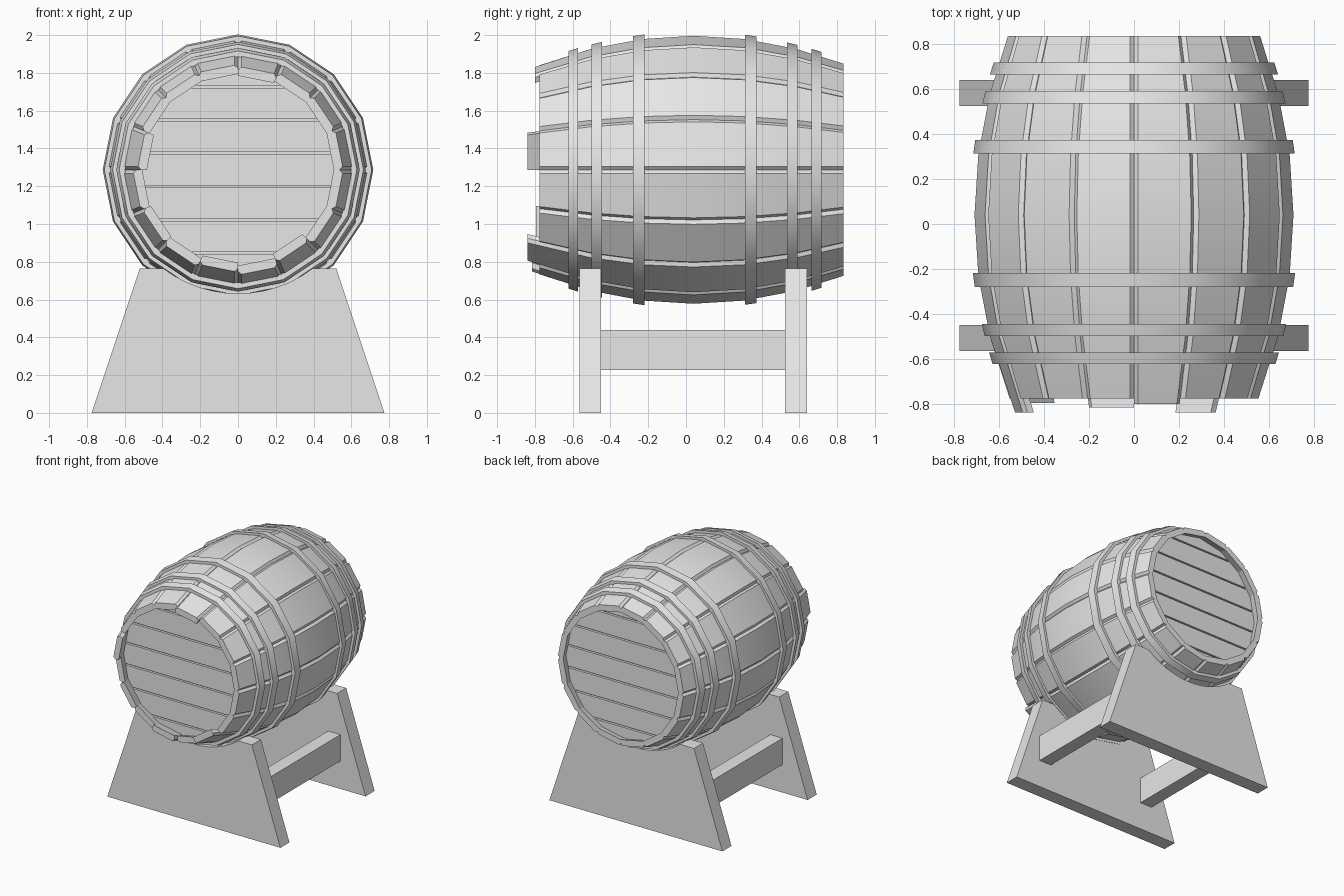
import bpy, bmesh, math
from mathutils import Vector

old = bpy.data.objects.get("Cube")
if old:
    bpy.data.objects.remove(old, do_unlink=True)

AXIS_Z = 1.287     # height of the barrel axis
MID_Y = 0.04       # widest point of the barrel
BACK_Y = 0.835
SIDES = 16
STEP = 2 * math.pi / SIDES
THICK = 0.05

grey = bpy.data.materials.new("plain_grey")
grey.use_nodes = True
grey.diffuse_color = (0.8, 0.8, 0.8, 1)
grey.node_tree.nodes["Principled BSDF"].inputs["Base Color"].default_value = (0.8, 0.8, 0.8, 1)


def finish(name, bm, smooth=False):
    bmesh.ops.recalc_face_normals(bm, faces=bm.faces)
    mesh = bpy.data.meshes.new(name)
    bm.to_mesh(mesh)
    bm.free()
    mesh.materials.append(grey)
    obj = bpy.data.objects.new(name, mesh)
    bpy.context.collection.objects.link(obj)
    if smooth:
        bpy.ops.object.select_all(action='DESELECT')
        obj.select_set(True)
        bpy.context.view_layer.objects.active = obj
        bpy.ops.object.shade_smooth_by_angle(angle=math.radians(30))
    return obj


def radius(y):
    return 0.713 - 0.15 * ((y - MID_Y) / 0.8) ** 2


def ray(angle, r, y):
    return Vector((r * math.cos(angle), y, AXIS_Z + r * math.sin(angle)))


def loft(bm, sections, closed=False):
    """Skin a list of point loops; cap the ends unless closed."""
    rings = [[bm.verts.new(p) for p in s] for s in sections]
    n = len(rings[0])
    pairs = list(zip(rings, rings[1:]))
    if closed:
        pairs.append((rings[-1], rings[0]))
    for a, b in pairs:
        for i in range(n):
            j = (i + 1) % n
            bm.faces.new((a[i], a[j], b[j], b[i]))
    if not closed:
        bm.faces.new(rings[0])
        bm.faces.new(rings[-1])


# Staves: tapered planks with chamfered outer edges, some longer at the front
front_ends = {3: -0.8, 7: -0.838, 9: -0.795, 11: -0.815, 13: -0.838}


def stave_section(k, y, chamfer=0.019):
    a, b = k * STEP, (k + 1) * STEP
    r = radius(y)
    pa, pb = ray(a, r, y), ray(b, r, y)
    along = (pb - pa).normalized() * chamfer
    return [ray(a, r - THICK, y), ray(a, r - chamfer, y), pa + along,
            pb - along, ray(b, r - chamfer, y), ray(b, r - THICK, y)]


bm = bmesh.new()
for k in range(SIDES):
    ys = [front_ends.get(k, -0.775), -0.5, -0.23, MID_Y, 0.31, 0.58, BACK_Y]
    loft(bm, [stave_section(k, y) for y in ys])
finish("barrel_staves", bm, smooth=True)

# Hoops: thin conical bands following the bulge
hoops = [(-0.597, 0.052), (-0.472, 0.054), (-0.25, 0.062),
         (0.344, 0.061), (0.563, 0.056), (0.692, 0.053)]
for n, (y, width) in enumerate(hoops):
    y0, y1 = y - width / 2, y + width / 2
    corners = [(y0, -0.012), (y0, 0.019), (y1, 0.019), (y1, -0.012)]
    bm = bmesh.new()
    loft(bm, [[ray(k * STEP, radius(yy) + off, yy) for yy, off in corners]
              for k in range(SIDES)], closed=True)
    finish(f"hoop_{n + 1}", bm, smooth=True)


# Barrel heads: a backing disc with horizontal planks in front of it
def disc_slab(bm, y0, y1, z0, z1, r=0.545):
    part = bmesh.new()
    part.faces.new([part.verts.new(ray(k * STEP, r, y0)) for k in range(SIDES)])
    for z, up in ((z0, -1), (z1, 1)):
        bmesh.ops.bisect_plane(part, geom=part.verts[:] + part.edges[:] + part.faces[:],
                               plane_co=(0, 0, AXIS_Z + z), plane_no=(0, 0, up), clear_outer=True)
    outline = [v.co.copy() for v in part.faces[:][0].verts]
    part.free()
    loft(bm, [outline, [Vector((p.x, y1, p.z)) for p in outline]])


PLANK = 0.176
for name, face_y, inward in (("front_head", -0.71, 1), ("back_head", 0.77, -1)):
    bm = bmesh.new()
    disc_slab(bm, face_y + inward * 0.02, face_y + inward * 0.04, -0.6, 0.6)
    for i in range(-3, 4):
        half = PLANK / 2 - 0.006
        disc_slab(bm, face_y, face_y + inward * 0.02, i * PLANK - half, i * PLANK + half)
    finish(name, bm)

# Cradle ends: trapezoid boards with a round cut-out for the barrel
TOP_Z, CUT_R = 0.765, 0.655
sweep = math.acos((AXIS_Z - TOP_Z) / CUT_R)
for name, y in (("front_cradle", -0.507), ("back_cradle", 0.583)):
    outline = [(-0.775, 0), (0.775, 0), (0.52, TOP_Z)]
    for i in range(13):
        a = sweep * (1 - i / 6)
        outline.append((CUT_R * math.sin(a), AXIS_Z - CUT_R * math.cos(a)))
    outline.append((-0.52, TOP_Z))
    bm = bmesh.new()
    loft(bm, [[Vector((x, y + d, z)) for x, z in outline] for d in (-0.058, 0.058)])
    finish(name, bm)

# Cross beams joining the cradle ends
for name, side in (("left_beam", 1), ("right_beam", -1)):
    bm = bmesh.new()
    bmesh.ops.create_cube(bm, size=1)
    for v in bm.verts:
        v.co = (side * 0.495 + v.co.x * 0.11, 0.038 + v.co.y * 0.976, 0.333 + v.co.z * 0.213)
    finish(name, bm)
